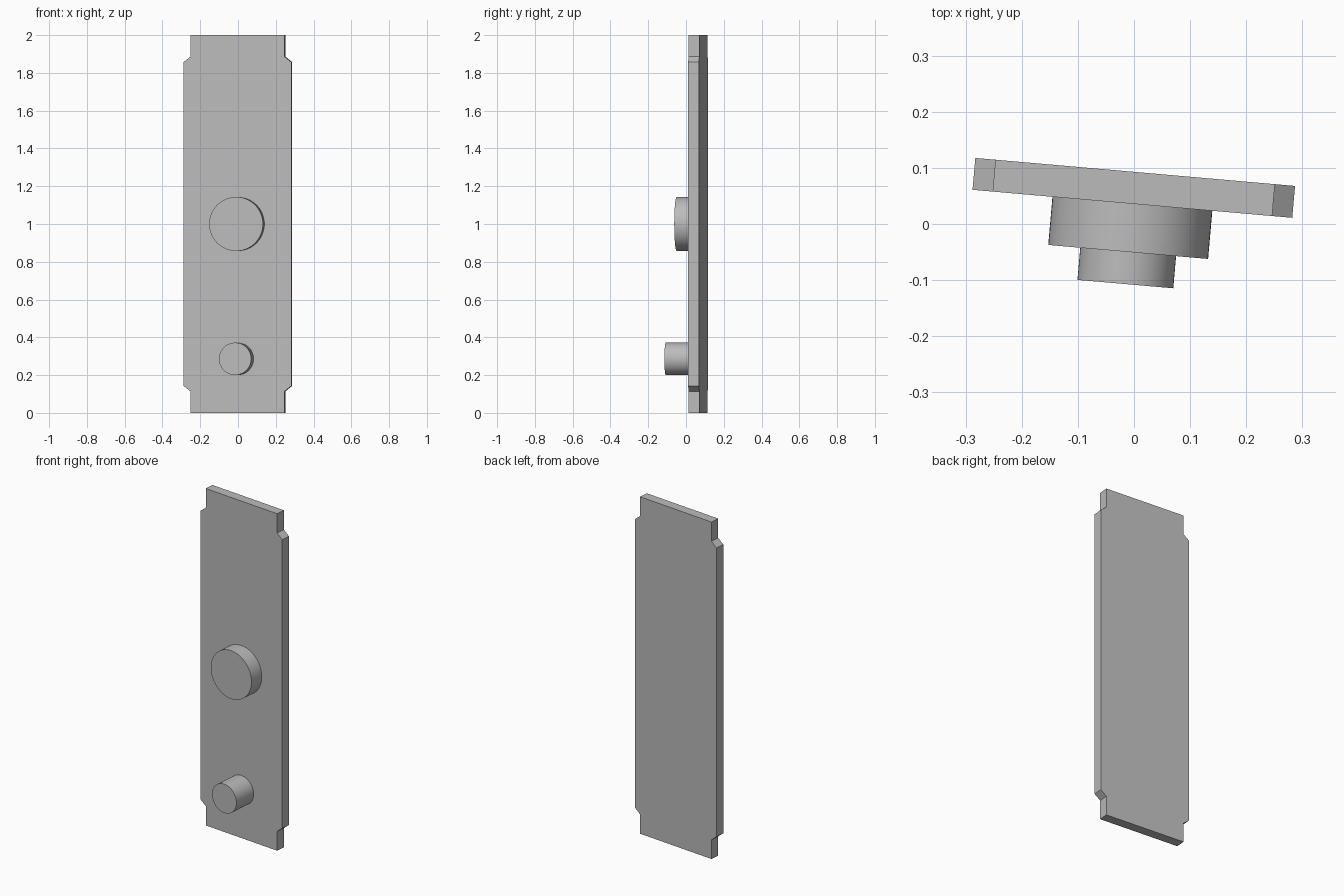
import bpy, bmesh, math
from mathutils import Matrix

cube = bpy.data.objects.get("Cube")
if cube:
    bpy.data.objects.remove(cube, do_unlink=True)

grey = bpy.data.materials.new("plain_grey")
grey.use_nodes = True
colour = (0.5, 0.5, 0.5, 1)
grey.diffuse_color = colour
grey.node_tree.nodes["Principled BSDF"].inputs["Base Color"].default_value = colour

# The whole panel is turned slightly about the vertical axis
TURN = Matrix.Rotation(math.radians(-5), 4, "Z")
CENTRE_X, FRONT, BACK = -0.006, 0.0356, 0.0926


def add_part(name, outline, y_front, y_back):
    """Extrude an x-z outline from y_front to y_back, then turn it."""
    bm = bmesh.new()
    face = bm.faces.new([bm.verts.new((x + CENTRE_X, y_front, z)) for x, z in outline])
    grown = bmesh.ops.extrude_face_region(bm, geom=[face], use_keep_orig=True)
    moved = [v for v in grown["geom"] if isinstance(v, bmesh.types.BMVert)]
    bmesh.ops.translate(bm, vec=(0, y_back - y_front, 0), verts=moved)
    bmesh.ops.recalc_face_normals(bm, faces=bm.faces)
    bm.transform(TURN)
    mesh = bpy.data.meshes.new(name)
    bm.to_mesh(mesh)
    bm.free()
    mesh.materials.append(grey)
    obj = bpy.data.objects.new(name, mesh)
    bpy.context.collection.objects.link(obj)
    return obj


def add_round(name, radius, z, y_front):
    """Round peg standing out from the front of the plate."""
    angles = [math.tau * i / 64 for i in range(64)]
    ring = [(radius * math.cos(a), z + radius * math.sin(a)) for a in angles]
    obj = add_part(name, ring, y_front, FRONT)
    bpy.ops.object.select_all(action="DESELECT")
    obj.select_set(True)
    bpy.context.view_layer.objects.active = obj
    bpy.ops.object.shade_smooth_by_angle(angle=math.radians(30))


# Plate with notched corners, mirrored from one corner
right_top = [(0.286, 1.857), (0.25, 1.886), (0.25, 2.0)]
right = [(x, 2 - z) for x, z in reversed(right_top)] + right_top
left = [(-x, z) for x, z in reversed(right)]
add_part("plate", right + left, FRONT, BACK)

# Knob and pin
add_round("knob", 0.143, 1.0, -0.0505)
add_round("pin", 0.0857, 0.286, -0.108)
